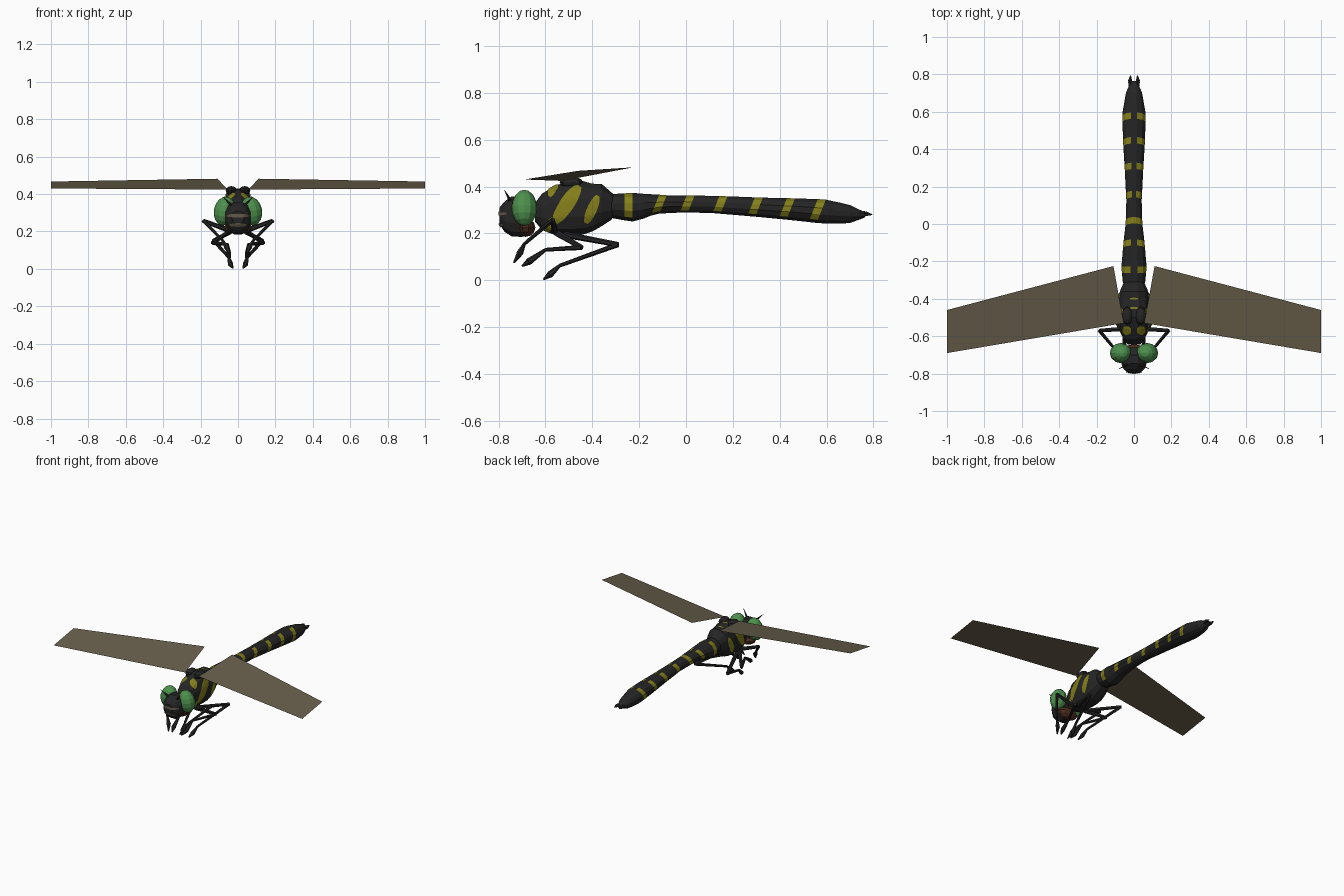
import bpy, bmesh, math
from mathutils import Vector, Matrix
from mathutils.bvhtree import BVHTree

if "Cube" in bpy.data.objects:
    bpy.data.objects.remove(bpy.data.objects["Cube"])


def material(name, rgb):
    m = bpy.data.materials.new(name)
    m.diffuse_color = (*rgb, 1)
    m.use_nodes = True
    m.node_tree.nodes["Principled BSDF"].inputs["Base Color"].default_value = m.diffuse_color
    return m


BLACK = material("body black", (0.018, 0.018, 0.019))
YELLOW = material("stripe yellow", (0.235, 0.215, 0.010))
GREEN = material("eye green", (0.075, 0.28, 0.075))
WING = material("wing tan", (0.135, 0.110, 0.068))
TAN = material("face tan", (0.13, 0.10, 0.065))
BROWN = material("jaw brown", (0.075, 0.025, 0.013))


def finish(name, bm, *mats):
    me = bpy.data.meshes.new(name)
    bm.to_mesh(me)
    ob = bpy.data.objects.new(name, me)
    bpy.context.collection.objects.link(ob)
    for m in mats:
        me.materials.append(m)
    return ob


def loft(rings, n=12, power=1.0):
    """Skin rings of (y, half width, bottom z, top z, shear) along y."""
    bm = bmesh.new()
    loops = []
    for y, w, zb, zt, k in rings:
        zc, h, loop = (zb + zt) / 2, (zt - zb) / 2, []
        for i in range(n):
            a = (i + 0.5) / n * math.tau
            c, s = math.cos(a), math.sin(a)
            x = w * math.copysign(abs(c) ** power, c)
            z = h * math.copysign(abs(s) ** power, s)
            loop.append(bm.verts.new((x, y + k * z, zc + z)))
        loops.append(loop)
    for r, (a, b) in enumerate(zip(loops, loops[1:])):
        for i in range(n):
            j = (i + 1) % n
            bm.faces.new((a[i], a[j], b[j], b[i]))
    bm.faces.new(loops[0])
    bm.faces.new(loops[-1])
    bmesh.ops.recalc_face_normals(bm, faces=bm.faces)
    return bm


def patch(name, tree, axis, centre, length, width, angle, mat, sides=(1,)):
    """Thin painted plate projected on a body; axis x=side, y=front, z=top."""
    bm = bmesh.new()
    nu, nv = 10, 4
    for s in sides:
        grid = []
        for i in range(nu + 1):
            u = 2 * i / nu - 1
            row = []
            for j in range(nv + 1):
                v = (2 * j / nv - 1) * math.sqrt(1 - 0.85 * u * u)
                p, q = u * length / 2, v * width / 2
                a = centre[0] + p * math.cos(angle) - q * math.sin(angle)
                b = centre[1] + p * math.sin(angle) + q * math.cos(angle)
                o, d = {"x": ((s, a, b), (-s, 0, 0)),
                        "y": ((s * a, -2, b), (0, 1, 0)),
                        "z": ((s * a, b, 2), (0, 0, -1))}[axis]
                hit, nor = tree.ray_cast(Vector(o), Vector(d))[:2]
                row.append(bm.verts.new(hit + nor * 0.004) if hit else None)
            grid.append(row)
        for i in range(nu):
            for j in range(nv):
                vs = (grid[i][j], grid[i + 1][j], grid[i + 1][j + 1], grid[i][j + 1])
                if all(vs):
                    f = bm.faces.new(vs)
                    f.normal_update()
                    if f.normal.dot(Vector(d)) > 0:
                        f.normal_flip()
    finish(name, bm, mat)


def limb(name, points, radii, mat, sides=6):
    """Chain of tapered segments; radii gives (start, end) per segment."""
    bm = bmesh.new()
    for a, b, (r1, r2) in zip(points, points[1:], radii):
        a, b = Vector(a), Vector(b)
        d = b - a
        M = Matrix.Translation((a + b) / 2) @ d.to_track_quat('Z', 'Y').to_matrix().to_4x4()
        bmesh.ops.create_cone(bm, cap_ends=True, segments=sides, radius1=r1,
                              radius2=r2, depth=d.length, matrix=M)
    finish(name, bm, mat)


def ball(name, centre, size, mat, tilt=0.0, u=12, v=8):
    bm = bmesh.new()
    M = (Matrix.Translation(centre) @ Matrix.Rotation(tilt, 4, 'Y')
         @ Matrix.Diagonal((*size, 1)))
    bmesh.ops.create_uvsphere(bm, u_segments=u, v_segments=v, radius=1, matrix=M)
    finish(name, bm, mat)


# Abdomen: profile of (y, half width, bottom, top), with slanted stripe bands
PROFILE = [(-.34, .05, .28, .36), (-.31, .062, .262, .37), (-.23, .07, .248, .375),
           (-.10, .058, .283, .364), (.0, .046, .288, .363), (.12, .042, .286, .361),
           (.31, .052, .270, .354), (.50, .064, .252, .350), (.60, .063, .240, .345),
           (.66, .052, .240, .332), (.70, .045, .243, .322), (.74, .028, .258, .302),
           (.765, .015, .268, .292)]
STRIPES = [-.245, -.115, .005, .145, .295, .43, .56]


def section(y):
    for a, b in zip(PROFILE, PROFILE[1:]):
        if a[0] <= y <= b[0]:
            t = (y - a[0]) / (b[0] - a[0])
            return [p + (q - p) * t for p, q in zip(a[1:], b[1:])]


ys = sorted([-.34, -.31, -.18, .07, .22, .60, .66, .70, .74, .765]
            + [c + o for c in STRIPES for o in (-.017, .017)])
bm = loft([(y, *section(y), 0.4 if -.16 < y < .58 else 0.0) for y in ys])
for f in bm.faces:
    c = f.calc_center_median()
    w, zb, zt = section(min(max(c.y, -.34), .765))
    k = 0.4 if -.16 < c.y < .59 else 0.0
    y0 = c.y - k * (c.z - (zb + zt) / 2)
    for i, s in enumerate(STRIPES):
        gap = f.normal.z > 0.97 and i != 2
        if abs(y0 - s) < .012 and not gap and f.normal.z > -0.8:
            f.material_index = 1
finish("abdomen", bm, BLACK, YELLOW)

# Tail claspers
for s, side in ((1, "right"), (-1, "left")):
    limb(f"tail_clasper_{side}", [(s * .014, .73, .28), (s * .021, .765, .283), (s * .018, .795, .28)],
         [(.014, .012), (.012, .002)], BLACK, 5)

# Thorax
bm = loft([(-.645, .035, .25, .33, 0), (-.615, .06, .212, .372, 0), (-.56, .076, .19, .405, 0),
           (-.495, .083, .188, .432, 0), (-.445, .085, .19, .428, 0), (-.40, .083, .205, .415, 0),
           (-.36, .078, .228, .414, 0), (-.32, .06, .255, .378, 0), (-.30, .045, .28, .36, 0)],
          power=0.85)
thorax = BVHTree.FromBMesh(bm)
finish("thorax", bm, BLACK)
both = (1, -1)
patch("thorax_stripe_front", thorax, "x", (-.508, .325), .185, .062, math.radians(56), YELLOW, both)
patch("thorax_stripe_rear", thorax, "x", (-.402, .302), .125, .042, math.radians(66), YELLOW, both)
patch("thorax_spot_low", thorax, "x", (-.582, .235), .07, .035, math.radians(60), YELLOW, both)
patch("thorax_shoulder_spot", thorax, "z", (.038, -.568), .045, .045, math.radians(90), YELLOW, both)
for y in (-.40, -.45):
    patch("thorax_back_dash", thorax, "z", (0, y), .045, .012, 0, YELLOW)

# Head: face, back of head, eyes, antennae
bm = loft([(-.66, .05, .21, .33, 0), (-.70, .068, .182, .36, 0), (-.745, .07, .185, .36, 0),
           (-.775, .058, .205, .338, 0), (-.797, .032, .24, .31, 0)], power=0.85)
face = BVHTree.FromBMesh(bm)
finish("face", bm, BLACK)
patch("face_band_upper", face, "y", (0, .284), .12, .018, 0, TAN)
patch("face_band_lower", face, "y", (0, .236), .085, .018, 0, TAN)
ball("jaw_back", (0, -.685, .225), (.078, .042, .04), BROWN, u=10, v=6)
for s, side in ((1, "right"), (-1, "left")):
    ball(f"eye_{side}", (s * .071, -.69, .309), (.058, .054, .078), GREEN, -s * .2)
    limb(f"antenna_{side}", [(s * .035, -.75, .34), (s * .08, -.775, .385)], [(.008, .001)], BLACK, 5)
    ball(f"wing_root_{side}", (s * .036, -.49, .418), (.03, .05, .025), BLACK, u=8, v=6)

    # Wing: one flat sheet per side
    bm = bmesh.new()
    f = bm.faces.new([bm.verts.new((s * x, y, z)) for x, y, z in
                      ((.055, -.53, .424), (1, -.69, .43), (1, -.46, .467), (.11, -.225, .482))])
    f.normal_update()
    if f.normal.z < 0:
        f.normal_flip()
    finish(f"wing_{side}", bm, WING)

    # Legs: hip, knee, ankle, mid foot, toe
    legs = {"front": [(.045, -.56, .205), (.185, -.57, .257), (.085, -.69, .155), (.06, -.71, .115), (.045, -.735, .075)],
            "middle": [(.045, -.55, .20), (.135, -.445, .14), (.055, -.60, .13), (.05, -.67, .08), (.04, -.70, .06)],
            "rear": [(.045, -.52, .195), (.13, -.29, .152), (.05, -.54, .062), (.04, -.58, .025), (.028, -.608, .004)]}
    for name, pts in legs.items():
        limb(f"{name}_leg_{side}", [(s * x, y, z) for x, y, z in pts],
             [(.014, .011), (.011, .008), (.007, .015), (.015, .004)], BLACK)
